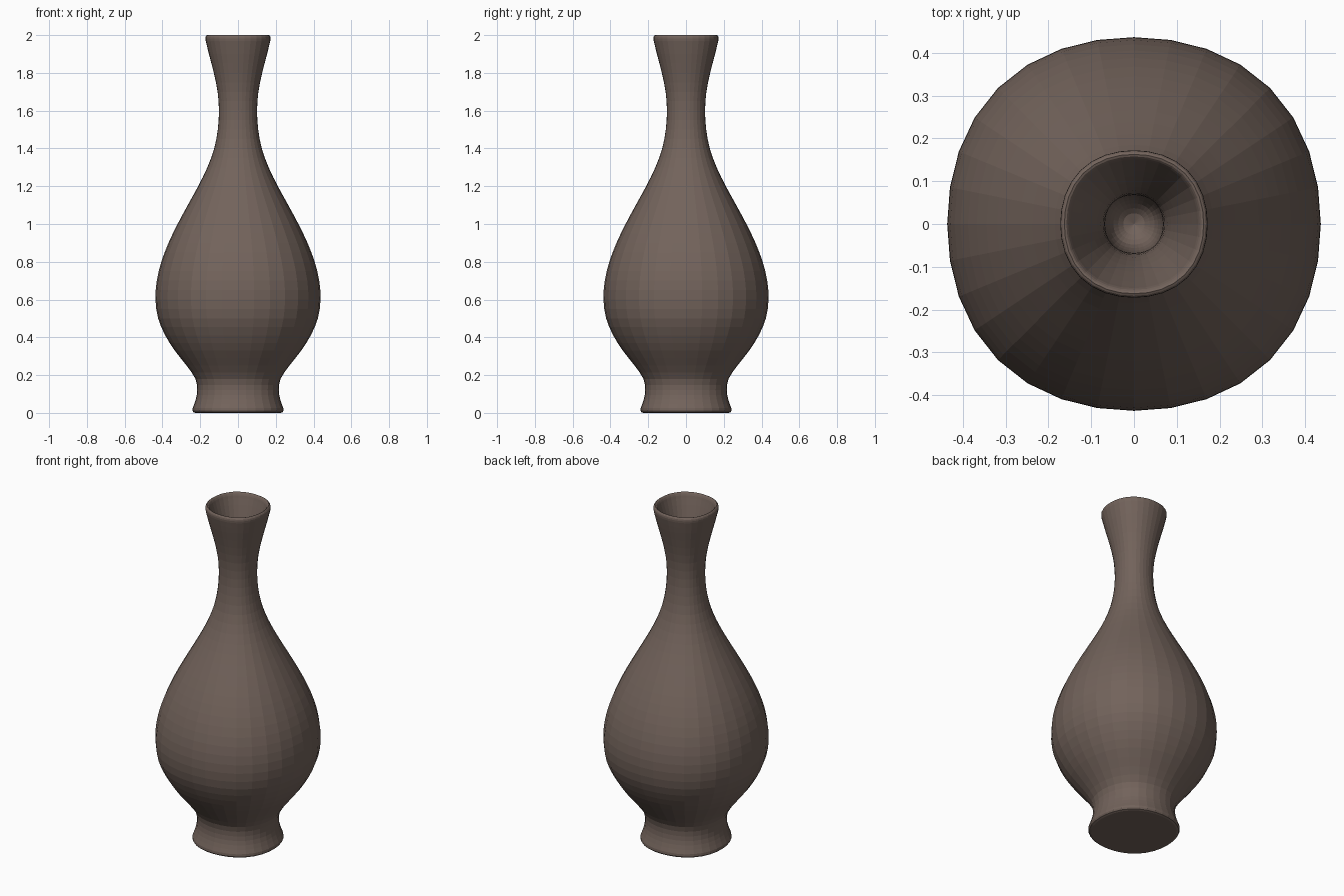
import bpy, bmesh, math
from mathutils import Vector

if "Cube" in bpy.data.objects:
    bpy.data.objects.remove(bpy.data.objects["Cube"])

SEGMENTS = 32

# Outer silhouette (radius, height) from foot to lip
outer = [(0.240, 0.025), (0.224, 0.07), (0.216, 0.12), (0.225, 0.18), (0.272, 0.25),
         (0.335, 0.33), (0.385, 0.41), (0.423, 0.50), (0.437, 0.60), (0.43, 0.70),
         (0.406, 0.80), (0.368, 0.90), (0.32, 1.0), (0.266, 1.1), (0.211, 1.2),
         (0.162, 1.3), (0.126, 1.4), (0.107, 1.5), (0.101, 1.6), (0.108, 1.7),
         (0.128, 1.8), (0.154, 1.9), (0.171, 1.97)]


def smooth_path(pts, steps=2):
    """Catmull-Rom curve through the profile points."""
    p = [Vector(q) for q in pts]
    p = [2 * p[0] - p[1]] + p + [2 * p[-1] - p[-2]]
    out = []
    for a, b, c, d in zip(p, p[1:], p[2:], p[3:]):
        for i in range(steps):
            t = i / steps
            out.append(tuple(0.5 * (2 * b + (c - a) * t + (2 * a - 5 * b + 4 * c - d) * t * t
                                    + (3 * b - a - 3 * c + d) * t ** 3)))
    return out + [tuple(p[-2])]


def lathe(name, profile):
    """Sweep a profile around z; rings are slightly squared at the diagonals."""
    bm = bmesh.new()
    rings = []
    for r, z in profile:
        ring = []
        for i in range(1 if r < 1e-5 else SEGMENTS):
            a = 2 * math.pi * i / SEGMENTS
            s = r * (1 + 0.015 * (1 - math.cos(4 * a)))
            ring.append(bm.verts.new((s * math.cos(a), s * math.sin(a), z)))
        rings.append(ring)
    for a, b in zip(rings, rings[1:]):
        for i in range(SEGMENTS):
            j = (i + 1) % SEGMENTS
            quad = [a[i % len(a)], a[j % len(a)], b[j % len(b)], b[i % len(b)]]
            bm.faces.new(list(dict.fromkeys(quad)))
    bmesh.ops.recalc_face_normals(bm, faces=bm.faces)
    mesh = bpy.data.meshes.new(name)
    bm.to_mesh(mesh)
    bm.free()
    obj = bpy.data.objects.new(name, mesh)
    bpy.context.collection.objects.link(obj)
    return obj


foot = [(0, 0), (0.226, 0), (0.236, 0.004), (0.241, 0.013)]
# Rounded lip, then a funnel mouth narrowing into a closed round-bottomed throat
lip = [(0.1725, 1.982), (0.1715, 1.991), (0.168, 1.997), (0.163, 2.0), (0.158, 1.998),
       (0.154, 1.993), (0.150, 1.984)]
throat = smooth_path([(0.146, 1.97), (0.125, 1.9), (0.098, 1.8), (0.078, 1.7), (0.069, 1.6),
                      (0.067, 1.5), (0.062, 1.42), (0.048, 1.37), (0.025, 1.345)])
vase = lathe("vase", foot + smooth_path(outer) + lip + throat + [(0, 1.335)])

# Dark brown clay
clay = bpy.data.materials.new("clay")
clay.diffuse_color = (0.17, 0.125, 0.105, 1)
clay.use_nodes = True
clay.node_tree.nodes["Principled BSDF"].inputs["Base Color"].default_value = clay.diffuse_color
vase.data.materials.append(clay)
